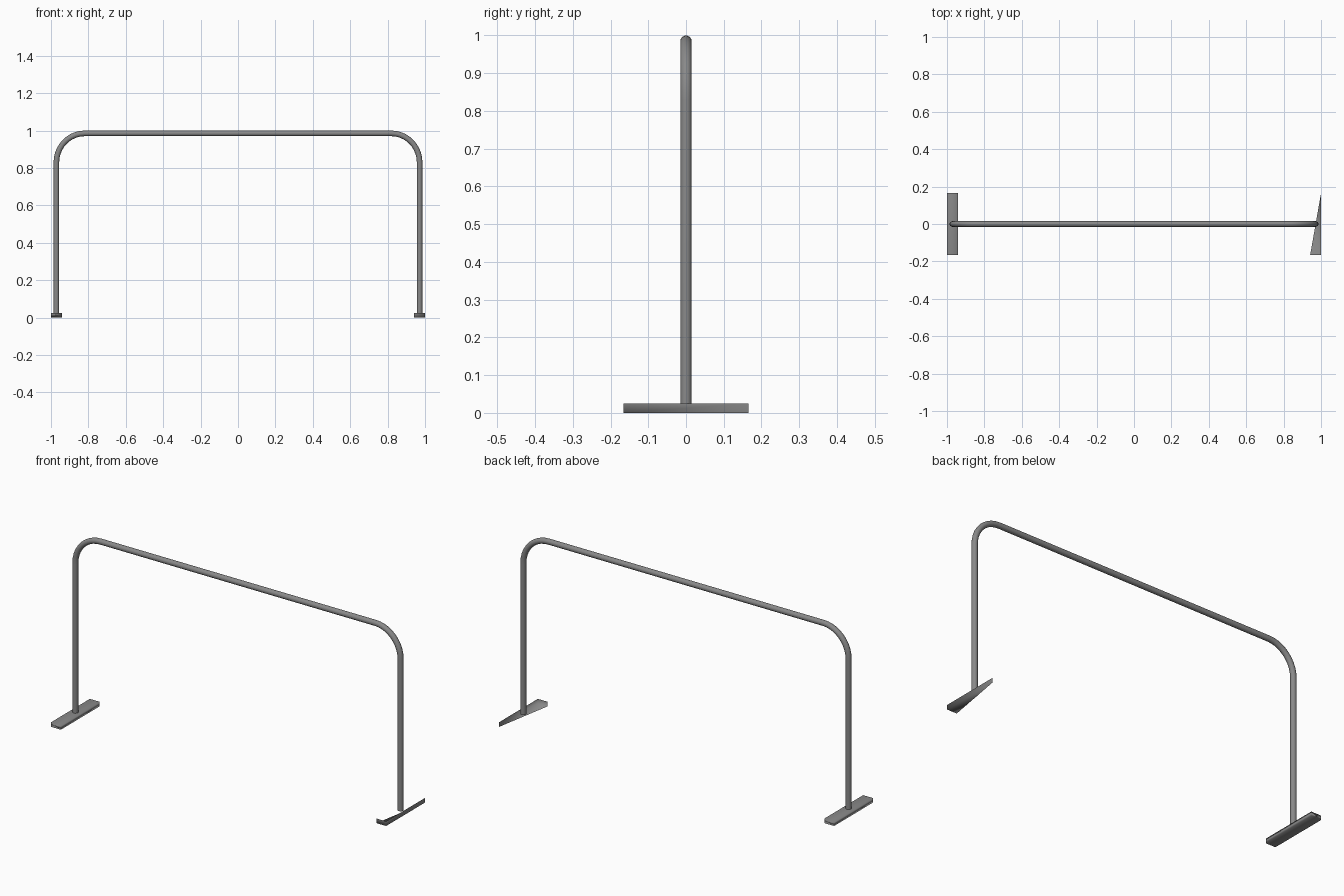
import bpy, bmesh, math

if "Cube" in bpy.data.objects:
    bpy.data.objects.remove(bpy.data.objects["Cube"])

R = 0.015                       # tube radius
LEG_X, TOP_Z, FOOT_H = 0.971, 0.985, 0.025
LEG_BOTTOM = 0.015              # legs sink slightly into the feet
CX, CZ = 0.82, 0.83             # bend centre
FX0, FX1, FY = 0.942, 1.0, 0.165

# Dark grey metal
metal = bpy.data.materials.new("dark_metal")
metal.diffuse_color = (0.25, 0.25, 0.25, 1)
metal.use_nodes = True
metal.node_tree.nodes["Principled BSDF"].inputs["Base Color"].default_value = metal.diffuse_color


def make_mesh(name, verts, faces):
    me = bpy.data.meshes.new(name)
    me.from_pydata(verts, [], faces)
    me.materials.append(metal)
    ob = bpy.data.objects.new(name, me)
    bpy.context.collection.objects.link(ob)
    return ob


# Bent tube: centre line with its tangent angle, swept with a round section
N, SIDES = 10, 16
half = [(LEG_X, LEG_BOTTOM, 0.0)]
for i in range(N + 1):
    a = math.pi / 2 * i / N
    half.append((CX + (LEG_X - CX) * math.cos(a), CZ + (TOP_Z - CZ) * math.sin(a), a))
path = half + [(-x, z, math.pi - a) for x, z, a in reversed(half)]
verts, faces = [], []
for x, z, a in path:
    for k in range(SIDES):
        t = 2 * math.pi * k / SIDES
        r = R * math.cos(t)
        verts.append((x + r * math.cos(a), R * math.sin(t), z + r * math.sin(a)))
for j in range(len(path) - 1):
    for k in range(SIDES):
        k2 = (k + 1) % SIDES
        faces.append((j * SIDES + k, j * SIDES + k2, (j + 1) * SIDES + k2, (j + 1) * SIDES + k))
last = (len(path) - 1) * SIDES
faces += [tuple(range(SIDES))[::-1], tuple(range(last, last + SIDES))]
tube = make_mesh("bent_tube", verts, faces)
bm = bmesh.new()
bm.from_mesh(tube.data)
bmesh.ops.recalc_face_normals(bm, faces=bm.faces)
bm.to_mesh(tube.data)
bm.free()
bpy.context.view_layer.objects.active = tube
tube.select_set(True)
bpy.ops.object.shade_smooth_by_angle(angle=math.radians(40))

# Left foot: closed flat bar, softly shaded
bpy.ops.mesh.primitive_cube_add(size=1, location=(-(FX0 + FX1) / 2, 0, FOOT_H / 2))
left = bpy.context.object
left.name = "left_foot"
left.scale = (FX1 - FX0, 2 * FY, FOOT_H)
left.data.materials.append(metal)

# Right foot: open shell with a front wall, outer wall and triangular base
right = make_mesh("right_foot",
                  [(FX0, -FY, 0), (FX1, -FY, 0), (FX1, FY, 0),
                   (FX0, -FY, FOOT_H), (FX1, -FY, FOOT_H), (FX1, FY, FOOT_H)],
                  [(0, 2, 1), (0, 1, 4, 3), (1, 2, 5, 4)])
for foot in (left, right):
    foot.data.shade_smooth()
